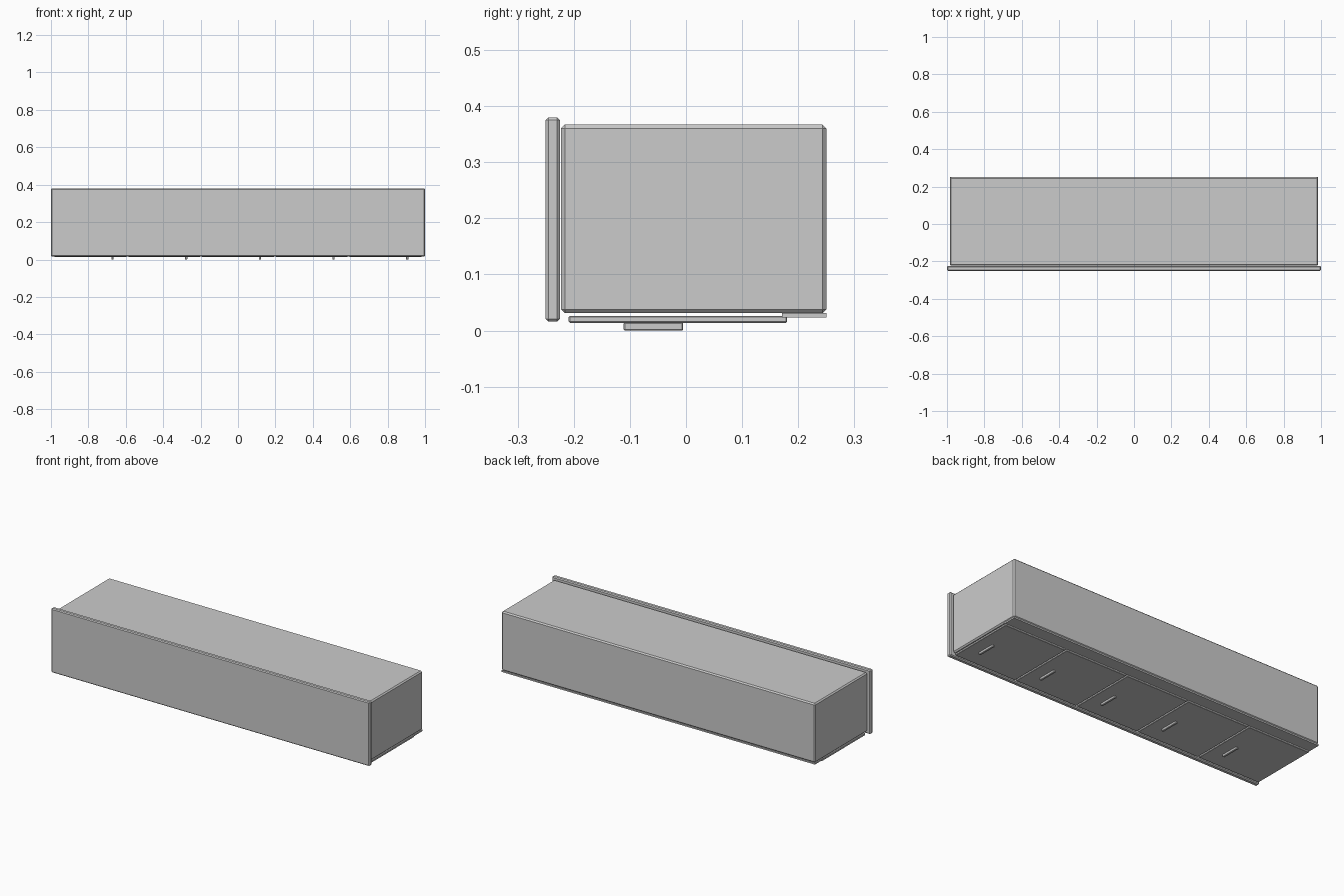
import bpy
import bmesh

if "Cube" in bpy.data.objects:
    bpy.data.objects.remove(bpy.data.objects["Cube"], do_unlink=True)

grey = bpy.data.materials.new("plain grey")
grey.use_nodes = True
GREY = (0.6, 0.6, 0.6, 1)
grey.diffuse_color = GREY
grey.node_tree.nodes["Principled BSDF"].inputs["Base Color"].default_value = GREY


def box(name, x, y, z, chamfer=0):
    """Box spanning the given (low, high) ranges, with chamfered edges."""
    bm = bmesh.new()
    bmesh.ops.create_cube(bm, size=1)
    for v in bm.verts:
        for axis, (low, high) in enumerate((x, y, z)):
            v.co[axis] = high if v.co[axis] > 0 else low
    if chamfer:
        bmesh.ops.bevel(bm, geom=bm.edges[:], offset=chamfer, segments=1,
                        affect='EDGES', clamp_overlap=True)
    mesh = bpy.data.meshes.new(name)
    bm.to_mesh(mesh)
    bm.free()
    mesh.materials.append(grey)
    obj = bpy.data.objects.new(name, mesh)
    bpy.context.collection.objects.link(obj)
    return obj


HALF = 0.985   # half length of the cabinet body
DOORS = 5
GAP = 0.008

# Cabinet lying on its back, with the worktop at the front
box("cabinet_body", (-HALF, HALF), (-0.223, 0.25), (0.031, 0.367), 0.007)
box("worktop", (-1, 1), (-0.25, -0.225), (0.016, 0.38), 0.005)
box("kick_plate", (-HALF, HALF), (0.171, 0.25), (0.023, 0.031))

# Row of doors on the underside, each with a bar handle near one edge
pitch = 2 * HALF / DOORS
for i in range(DOORS):
    left = -HALF + i * pitch + GAP / 2
    right = left + pitch - GAP
    box(f"door_{i + 1}", (left, right), (-0.209, 0.18), (0.014, 0.026), 0.002)
    grip = right - 0.076
    box(f"handle_{i + 1}", (grip - 0.006, grip + 0.006), (-0.111, -0.005),
        (0, 0.0145), 0.002)
